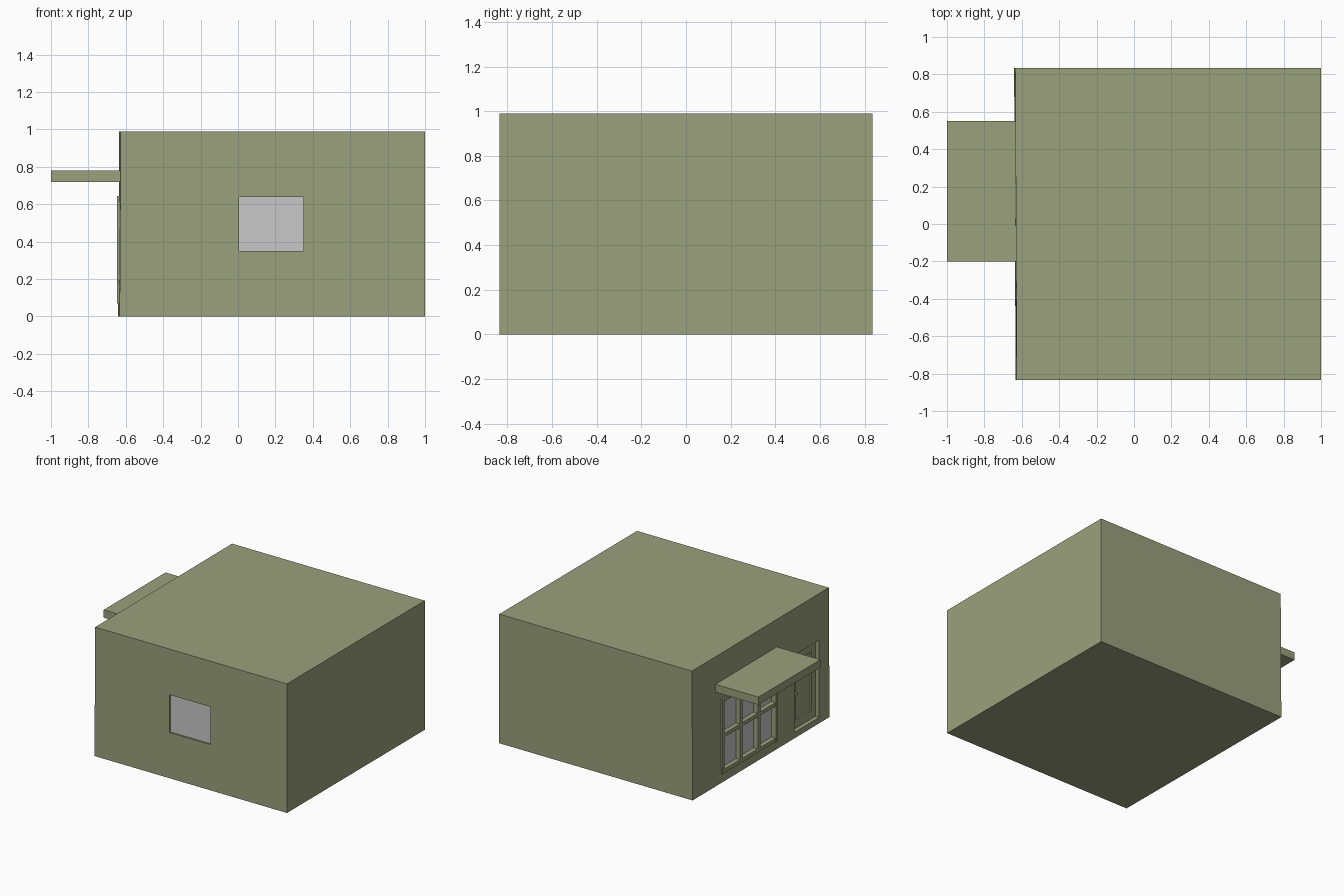
import bpy
import bmesh

if "Cube" in bpy.data.objects:
    bpy.data.objects.remove(bpy.data.objects["Cube"])


def material(name, rgb):
    m = bpy.data.materials.new(name)
    m.diffuse_color = (*rgb, 1.0)
    m.use_nodes = True
    m.node_tree.nodes["Principled BSDF"].inputs["Base Color"].default_value = m.diffuse_color
    return m


OLIVE = material("olive_wall", (0.328, 0.356, 0.205))
GREY = material("grey_glass", (0.578, 0.578, 0.578))


def box(name, x, y, z, mat=OLIVE):
    """Axis-aligned box given as (min, max) on each axis."""
    bm = bmesh.new()
    bmesh.ops.create_cube(bm, size=1.0)
    for v in bm.verts:
        v.co = [r[1] if c > 0 else r[0] for c, r in zip(v.co, (x, y, z))]
    mesh = bpy.data.meshes.new(name)
    bm.to_mesh(mesh)
    bm.free()
    mesh.materials.append(mat)
    ob = bpy.data.objects.new(name, mesh)
    bpy.context.collection.objects.link(ob)
    return ob


def cut(target, x, y, z):
    """Carve a rectangular recess out of the target."""
    cutter = box("cutter", x, y, z)
    cutter.hide_render = True
    mod = target.modifiers.new("recess", 'BOOLEAN')
    mod.operation = 'DIFFERENCE'
    mod.solver = 'EXACT'
    mod.object = cutter
    bpy.context.view_layer.objects.active = target
    bpy.ops.object.modifier_apply(modifier=mod.name)
    bpy.data.objects.remove(cutter, do_unlink=True)


# Main building block; the entrance wall leans very slightly
house = box("house_body", (-0.634, 1.0), (-0.835, 0.835), (0, 0.99))
for v in house.data.vertices:
    if v.co.x < 0:
        v.co.x = -0.634 - 0.004 * v.co.y / 0.835 + 0.003 * (v.co.z - 0.495) / 0.495

# Openings: front window, entrance window, door
WY, WZ = (-0.19, 0.485), (0.07, 0.645)
DY, DZ = (-0.71, -0.41), (0.045, 0.635)
cut(house, (0.005, 0.35), (-0.9, -0.815), (0.35, 0.64))
cut(house, (-0.7, -0.598), WY, WZ)
cut(house, (-0.7, -0.578), DY, DZ)

# Glass
box("front_window_glass", (0.005, 0.35), (-0.822, -0.814), (0.35, 0.64), GREY)
box("entrance_window_glass", (-0.612, -0.605), WY, WZ, GREY)

# Entrance window frame: three columns by two rows
FX = (-0.648, -0.598)
for i in range(4):
    w = 0.028
    y = WY[0] + (WY[1] - WY[0] - w) * i / 3
    box(f"window_post_{i}", FX, (y, y + w), WZ)
for i in range(3):
    h = 0.028
    z = WZ[0] + (WZ[1] - WZ[0] - h) * i / 2
    box(f"window_rail_{i}", (FX[0] + 0.001, FX[1]), WY, (z, z + h))

# Door with sunken panel and handle
door = box("door", (-0.602, -0.574), DY, DZ)
cut(door, (-0.65, -0.59), (-0.66, -0.475), (0.11, 0.56))
box("door_handle", (-0.618, -0.600), (-0.475, -0.43), (0.305, 0.317))

# Flat canopy over the entrance
box("canopy", (-1.0, -0.62), (-0.2, 0.55), (0.72, 0.78))
